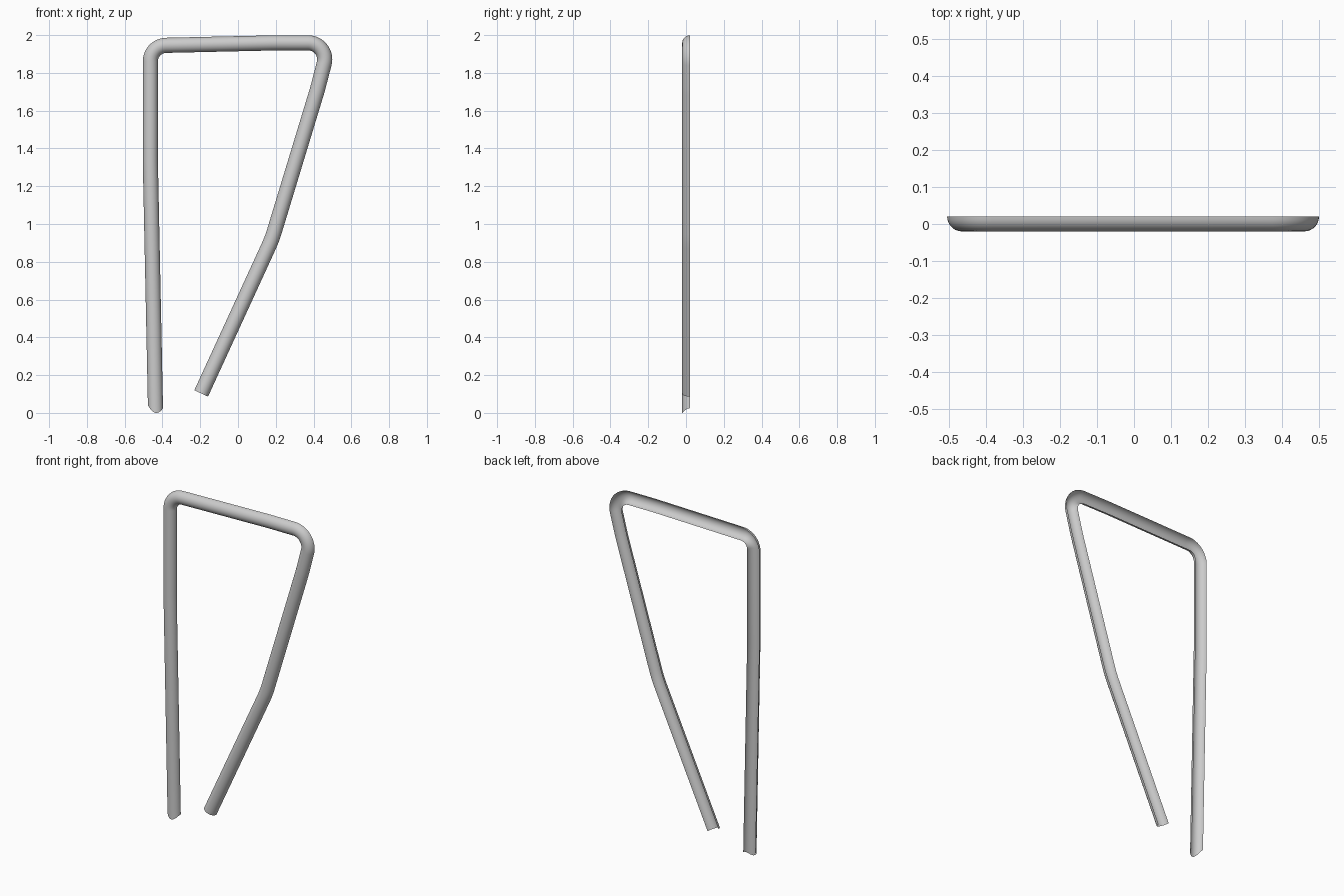
import bpy, bmesh, math
from mathutils import Vector

if "Cube" in bpy.data.objects:
    bpy.data.objects.remove(bpy.data.objects["Cube"])

RADIUS = 0.04    # half-round moulding, open at the back
BACK_Y = 0.02
SIDES = 14

# Centre line in the x-z plane: x, z, bend radius
PATH = [(-0.437, 0.025, 0), (-0.464, 1.33, 3.0), (-0.464, 1.944, 0.085),
        (0.2, 1.959, 2.0), (0.485, 1.959, 0.088), (0.42, 1.71, 0.8),
        (0.180, 0.92, 0.6), (-0.195, 0.103, 0)]


def rounded_path(points):
    """Replace each corner by a circular arc; return positions and tangents."""
    pts = [Vector(p[:2]) for p in points]
    out = [(pts[0], (pts[1] - pts[0]).normalized())]
    for i in range(1, len(pts) - 1):
        p, r = pts[i], points[i][2]
        d1 = (p - pts[i - 1]).normalized()
        d2 = (pts[i + 1] - p).normalized()
        turn = math.atan2(d1.x * d2.y - d1.y * d2.x, d1.dot(d2))
        start = p - d1 * r * math.tan(abs(turn) / 2)
        side = Vector((-d1.y, d1.x)) * math.copysign(1, turn)
        n = max(3, math.ceil(abs(turn) / math.radians(7)))
        for k in range(n + 1):
            a = abs(turn) * k / n
            pos = start + d1 * r * math.sin(a) + side * r * (1 - math.cos(a))
            out.append((pos, d1 * math.cos(a) + side * math.sin(a)))
    out.append((pts[-1], (pts[-1] - pts[-2]).normalized()))
    return out


# Sweep the half-round profile along the frame
bm = bmesh.new()
rings = []
for pos, tan in rounded_path(PATH):
    left = Vector((-tan.y, tan.x))
    ring = []
    for k in range(SIDES + 1):
        a = math.pi * k / SIDES
        q = pos + left * RADIUS * math.cos(a)
        ring.append(bm.verts.new((q.x, BACK_Y - RADIUS * math.sin(a), q.y)))
    rings.append(ring)

# Shaped foot of the left post: front lip hangs lower than the edges
for k, v in enumerate(rings[0]):
    a = math.pi * k / SIDES
    v.co.z = 0.033 + 0.008 * math.cos(a) - 0.033 * math.sin(a) ** 2

for r0, r1 in zip(rings, rings[1:]):
    for k in range(SIDES):
        bm.faces.new((r0[k], r0[k + 1], r1[k + 1], r1[k]))
bm.normal_update()
if sum(f.normal.y * f.calc_area() for f in bm.faces) > 0:
    bmesh.ops.reverse_faces(bm, faces=bm.faces[:])

mesh = bpy.data.meshes.new("window_trim")
bm.to_mesh(mesh)
bm.free()
trim = bpy.data.objects.new("window_trim", mesh)
bpy.context.collection.objects.link(trim)
bpy.context.view_layer.objects.active = trim
trim.select_set(True)
bpy.ops.object.shade_smooth_by_angle(angle=math.radians(40))
